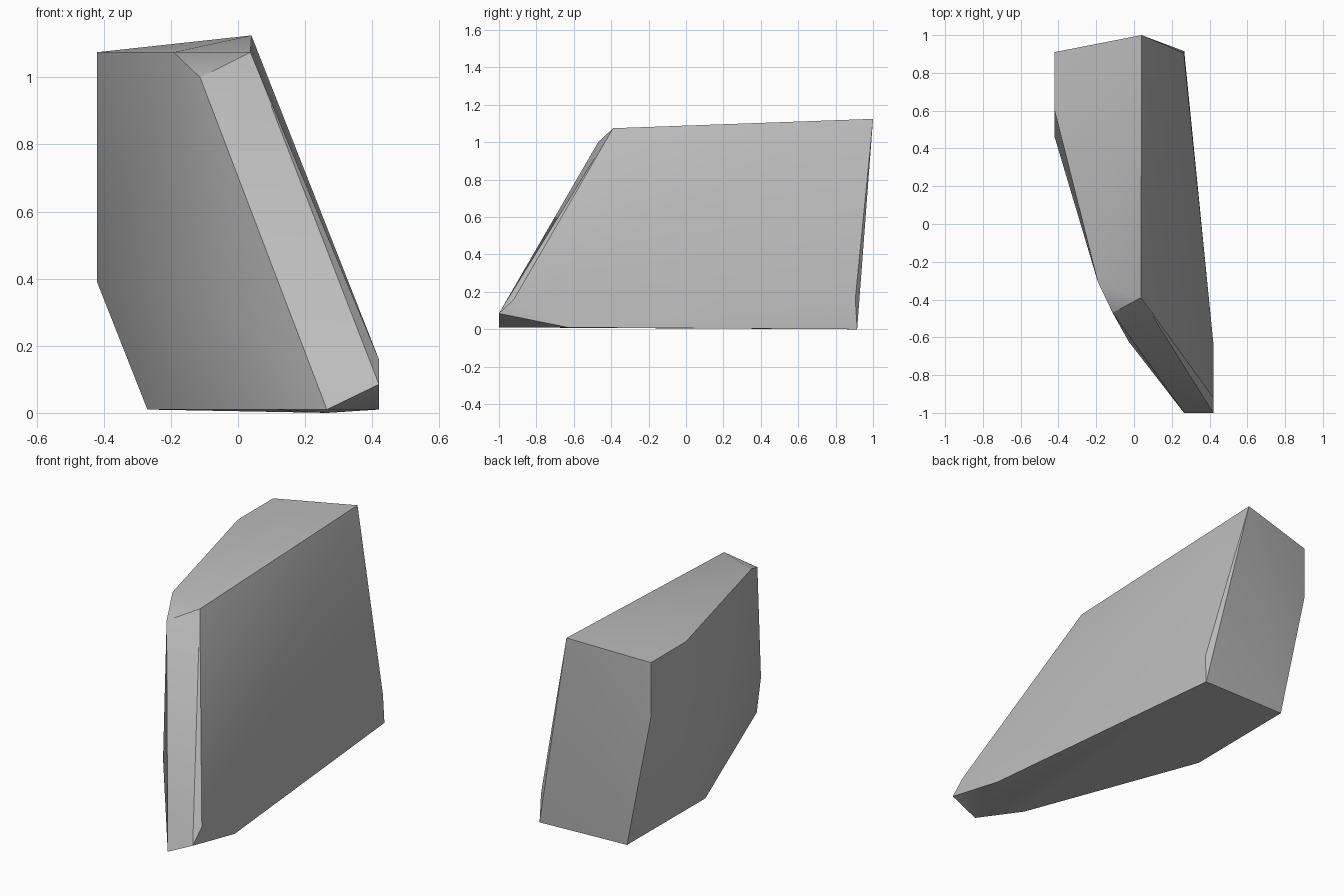
import bpy, bmesh
from math import radians

cube = bpy.data.objects.get("Cube")
if cube:
    bpy.data.objects.remove(cube, do_unlink=True)

# Stone colour
stone = bpy.data.materials.new("stone_grey")
stone.use_nodes = True
grey = (0.5, 0.5, 0.5, 1)
stone.diffuse_color = grey
stone.node_tree.nodes["Principled BSDF"].inputs["Base Color"].default_value = grey

# Corner points of the chiselled rock, grouped by where they lie
top_corners = [(0.04, 1.0, 1.125), (0.037, -0.39, 1.075), (-0.192, -0.305, 1.075),
               (-0.42, 0.6, 1.075), (-0.42, 0.91, 1.075)]
front_bevel = [(-0.113, -0.47, 1.0), (0.42, -0.92, 0.16), (0.42, -1.0, 0.085)]
side_corners = [(-0.42, 0.46, 0.39), (-0.42, 0.91, 0.77), (-0.03, -0.62, 0.305),
                (0.264, 0.905, 0.16)]
base_corners = [(0.265, -1.0, 0.01), (0.42, -0.63, 0.01), (0.266, 0.915, 0.0),
                (-0.265, 0.9, 0.01), (-0.27, 0.215, 0.01), (0.108, -0.78, 0.01)]

# Rock: convex hull over the corners
bm = bmesh.new()
for point in top_corners + front_bevel + side_corners + base_corners:
    bm.verts.new(point)
bmesh.ops.convex_hull(bm, input=bm.verts)
bmesh.ops.recalc_face_normals(bm, faces=bm.faces)
mesh = bpy.data.meshes.new("rock")
bm.to_mesh(mesh)
bm.free()
mesh.materials.append(stone)
rock = bpy.data.objects.new("rock", mesh)
bpy.context.collection.objects.link(rock)

# Soft facets with crisp ridges
bpy.ops.object.select_all(action="DESELECT")
rock.select_set(True)
bpy.context.view_layer.objects.active = rock
bpy.ops.object.shade_smooth_by_angle(angle=radians(30))
